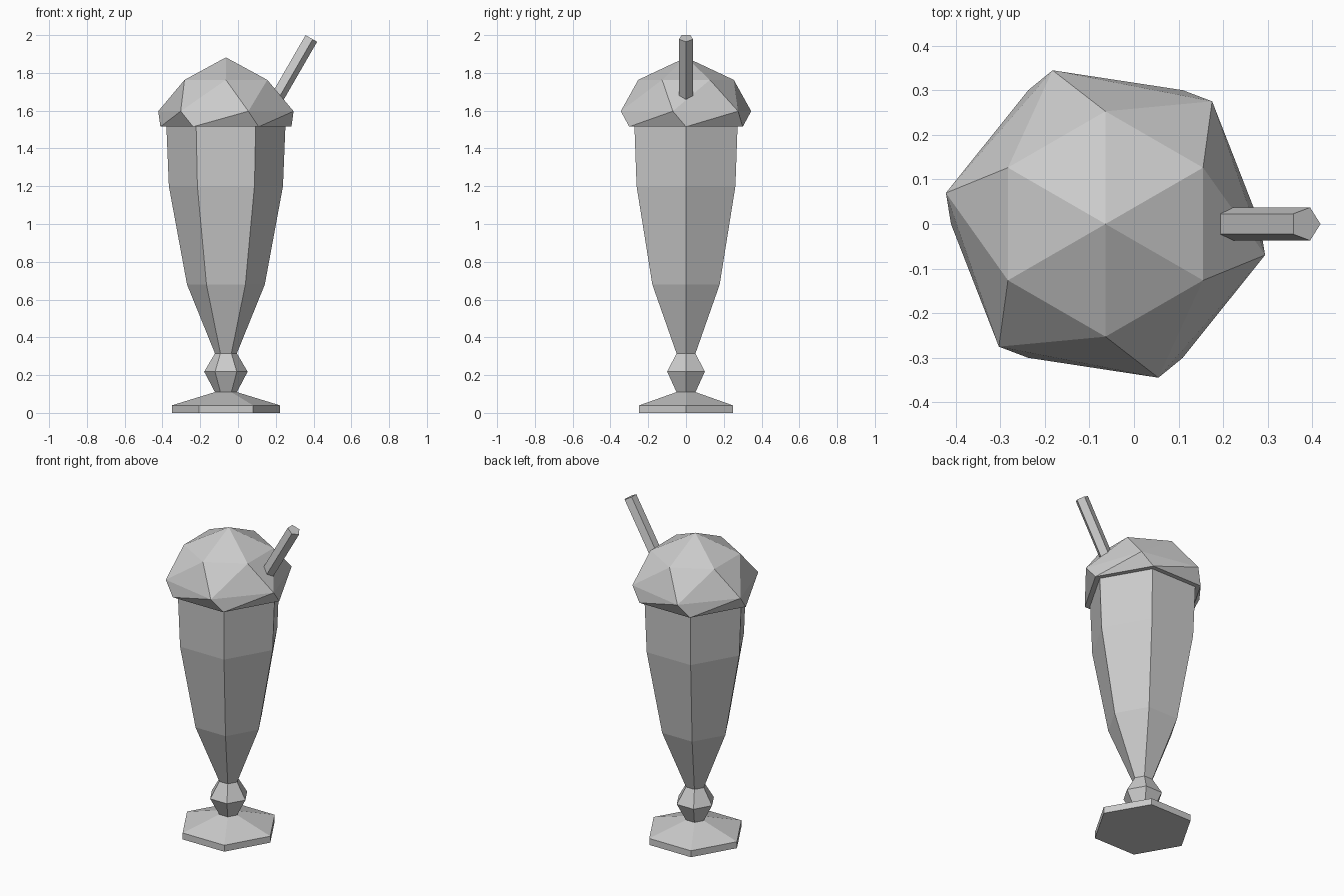
import bpy
import bmesh
from math import cos, sin, radians
from mathutils import Vector, Matrix

default_cube = bpy.data.objects.get("Cube")
if default_cube:
    bpy.data.objects.remove(default_cube, do_unlink=True)

AXIS_X = -0.064  # the glass stands left of the centre to balance the straw

grey = bpy.data.materials.new("light grey")
grey.use_nodes = True
grey.diffuse_color = (0.6, 0.6, 0.6, 1)
grey.node_tree.nodes["Principled BSDF"].inputs["Base Color"].default_value = (0.6, 0.6, 0.6, 1)


def finish(bm, name):
    bmesh.ops.recalc_face_normals(bm, faces=bm.faces)
    mesh = bpy.data.meshes.new(name)
    bm.to_mesh(mesh)
    bm.free()
    mesh.materials.append(grey)
    obj = bpy.data.objects.new(name, mesh)
    bpy.context.collection.objects.link(obj)
    return obj


def ring(bm, radius, z, turn=0, sides=6):
    """Add a regular polygon of vertices around the z axis."""
    angles = [radians(turn + 360 * i / sides) for i in range(sides)]
    return [bm.verts.new((radius * cos(a), radius * sin(a), z)) for a in angles]


def turned_part(name, profile):
    """Six-sided closed part from a list of (radius, height)."""
    bm = bmesh.new()
    rings = [ring(bm, r, z) for r, z in profile]
    for low, high in zip(rings, rings[1:]):
        for i in range(6):
            j = (i + 1) % 6
            bm.faces.new((low[i], low[j], high[j], high[i]))
    bm.faces.new(rings[0])
    bm.faces.new(rings[-1])
    finish(bm, name).location.x = AXIS_X


# Foot, stem knob and tall cup
turned_part("foot", [(0.286, 0), (0.286, 0.04), (0.058, 0.11)])
turned_part("stem_knob", [(0.058, 0.11), (0.115, 0.218), (0.058, 0.315)])
turned_part("cup", [(0.058, 0.315), (0.206, 0.68), (0.302, 1.2), (0.315, 1.515)])

# Faceted whipped topping, each ring twisted against the next
bm = bmesh.new()
rim = ring(bm, 0.347, 1.515)
bulge = ring(bm, 0.365, 1.597, -11)
crown = ring(bm, 0.253, 1.763, -30)
peak = bm.verts.new((0, 0, 1.882))
for i in range(6):
    j = (i + 1) % 6
    bm.faces.new((rim[i], rim[j], bulge[j]))
    bm.faces.new((rim[i], bulge[j], bulge[i]))
    bm.faces.new((bulge[i], bulge[j], crown[j]))
    bm.faces.new((bulge[i], crown[j], crown[i]))
    bm.faces.new((crown[i], crown[j], peak))
bm.faces.new(rim)
finish(bm, "topping").location.x = AXIS_X

# Five-sided straw leaning to the left, its lower end buried in the topping
LENGTH = 0.5
bm = bmesh.new()
low, high = ring(bm, 0.039, -LENGTH, sides=5), ring(bm, 0.039, 0, sides=5)
for i in range(5):
    j = (i + 1) % 5
    bm.faces.new((low[i], low[j], high[j], high[i]))
bm.faces.new(low)
bm.faces.new(high)
straw = finish(bm, "straw")
straw.matrix_world = Matrix.Translation(Vector((0.385, 0, 1.984))) @ Matrix.Rotation(radians(30), 4, "Y")
